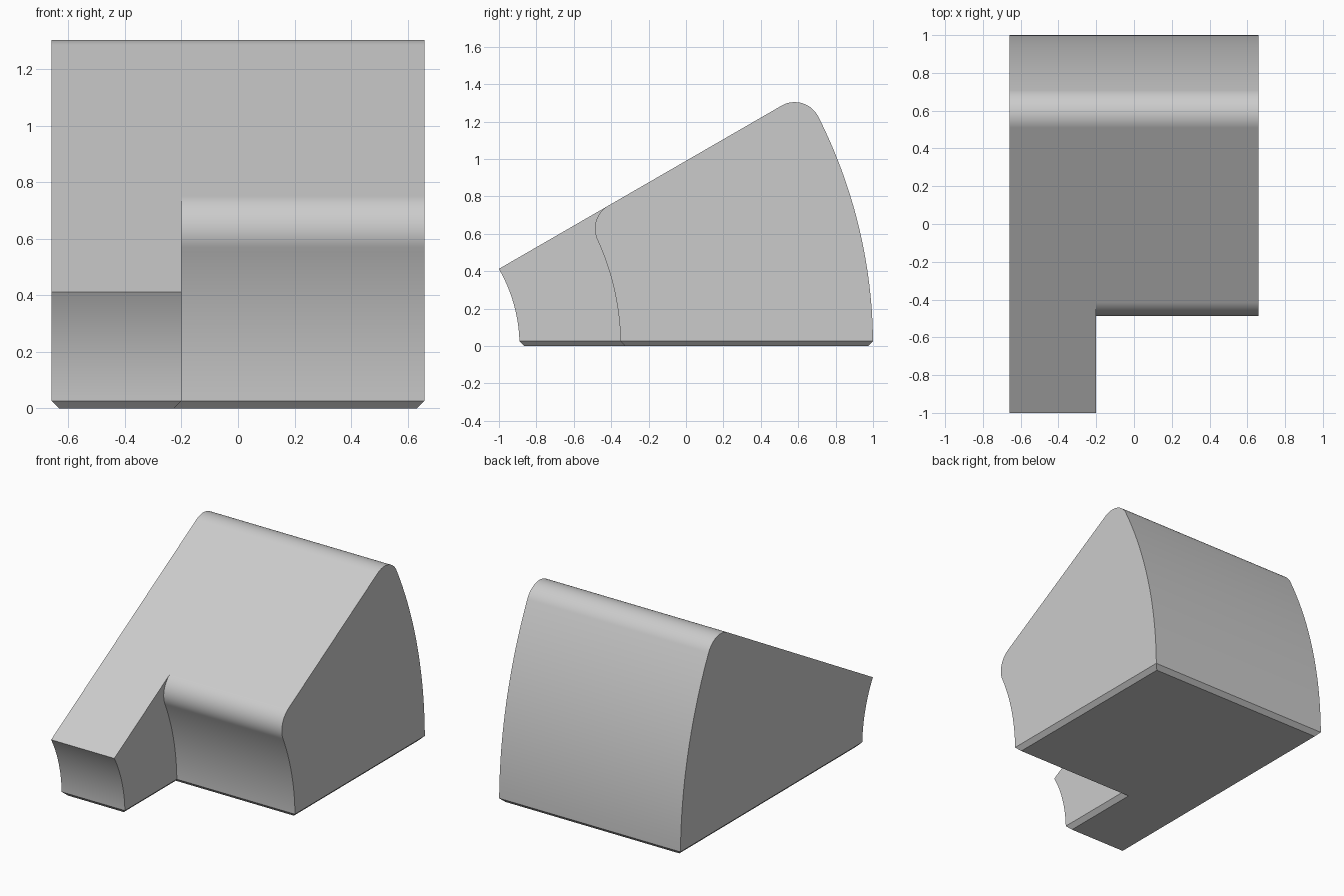
import bpy, bmesh
from math import sin, cos, asin, radians, sqrt

cube = bpy.data.objects.get("Cube")
if cube:
    bpy.data.objects.remove(cube, do_unlink=True)

# Main dimensions: concentric arcs around an apex, cut by a 30 degree slope
APEX_Y = -1.715
SLOPE = radians(30)
R_FRONT, R_STEP, R_BACK = 0.825, 1.365, 2.715
FILLET = 0.141
CHAMFER = 0.027
LEFT_X, STEP_X, RIGHT_X = -0.66, -0.2, 0.66


def arc(cy, cz, radius, start, end, count):
    """Points (y, z) along a circular arc."""
    angles = [start + (end - start) * i / count for i in range(count + 1)]
    return [(cy + radius * cos(a), cz + radius * sin(a)) for a in angles]


def rounded_wall(radius, side):
    """Curved wall from the base up, blended into the slope; side is +1 in front, -1 at the back."""
    dist = radius + side * FILLET
    angle = SLOPE - asin(FILLET / dist)
    cy, cz = APEX_Y + dist * cos(angle), dist * sin(angle)
    wall = arc(APEX_Y, 0, radius, asin(CHAMFER / radius), angle, 28)
    start = angle + radians(180) if side > 0 else angle
    return wall + arc(cy, cz, FILLET, start, radians(120), 20)[1:]


front = arc(APEX_Y, 0, R_FRONT, asin(CHAMFER / R_FRONT), SLOPE, 24)
step = rounded_wall(R_STEP, 1)
back = rounded_wall(R_BACK, -1)

bm = bmesh.new()


def face(points):
    bm.faces.new([bm.verts.new(p) for p in points])


def strip(profile, xa, xb):
    for (y0, z0), (y1, z1) in zip(profile, profile[1:]):
        face([(xa, y0, z0), (xb, y0, z0), (xb, y1, z1), (xa, y1, z1)])


def side(profile, x):
    face([(x, y, z) for y, z in profile])


# Curved walls
strip(front, LEFT_X, STEP_X)
strip(step, STEP_X, RIGHT_X)
strip(back, LEFT_X, RIGHT_X)

# Flat side walls
side(front + back[::-1], LEFT_X)
side(front + step[::-1], STEP_X)
side(step + back[::-1], RIGHT_X)

# Sloping top
face([(x, *p) for x, p in ((LEFT_X, front[-1]), (STEP_X, front[-1]), (STEP_X, step[-1]),
                           (RIGHT_X, step[-1]), (RIGHT_X, back[-1]), (LEFT_X, back[-1]))])


# Chamfered L-shaped base
def outline(inset, z):
    xl, xs, xr = LEFT_X + inset, STEP_X - inset, RIGHT_X - inset
    yf, ys, yb = front[0][0] + inset, step[0][0] + inset, back[0][0] - inset
    return [(xl, yf, z), (xs, yf, z), (xs, ys, z), (xr, ys, z), (xr, yb, z), (xl, yb, z)]


upper, lower = outline(0, CHAMFER), outline(CHAMFER, 0)
for i in range(6):
    j = (i + 1) % 6
    face([upper[i], upper[j], lower[j], lower[i]])
face(lower)

bmesh.ops.remove_doubles(bm, verts=bm.verts[:], dist=0.0005)
bmesh.ops.recalc_face_normals(bm, faces=bm.faces[:])
mesh = bpy.data.meshes.new("wedge_block")
bm.to_mesh(mesh)
bm.free()
block = bpy.data.objects.new("wedge_block", mesh)
bpy.context.collection.objects.link(block)

# Single grey material
grey = bpy.data.materials.new("light_grey")
grey.use_nodes = True
grey.diffuse_color = (0.6, 0.6, 0.6, 1)
grey.node_tree.nodes["Principled BSDF"].inputs["Base Color"].default_value = (0.6, 0.6, 0.6, 1)
mesh.materials.append(grey)

# Smooth curves, crisp edges
bpy.ops.object.select_all(action="DESELECT")
block.select_set(True)
bpy.context.view_layer.objects.active = block
bpy.ops.object.shade_smooth_by_angle(angle=radians(25))
weighted = block.modifiers.new("weighted_normals", "WEIGHTED_NORMAL")
weighted.keep_sharp = True
